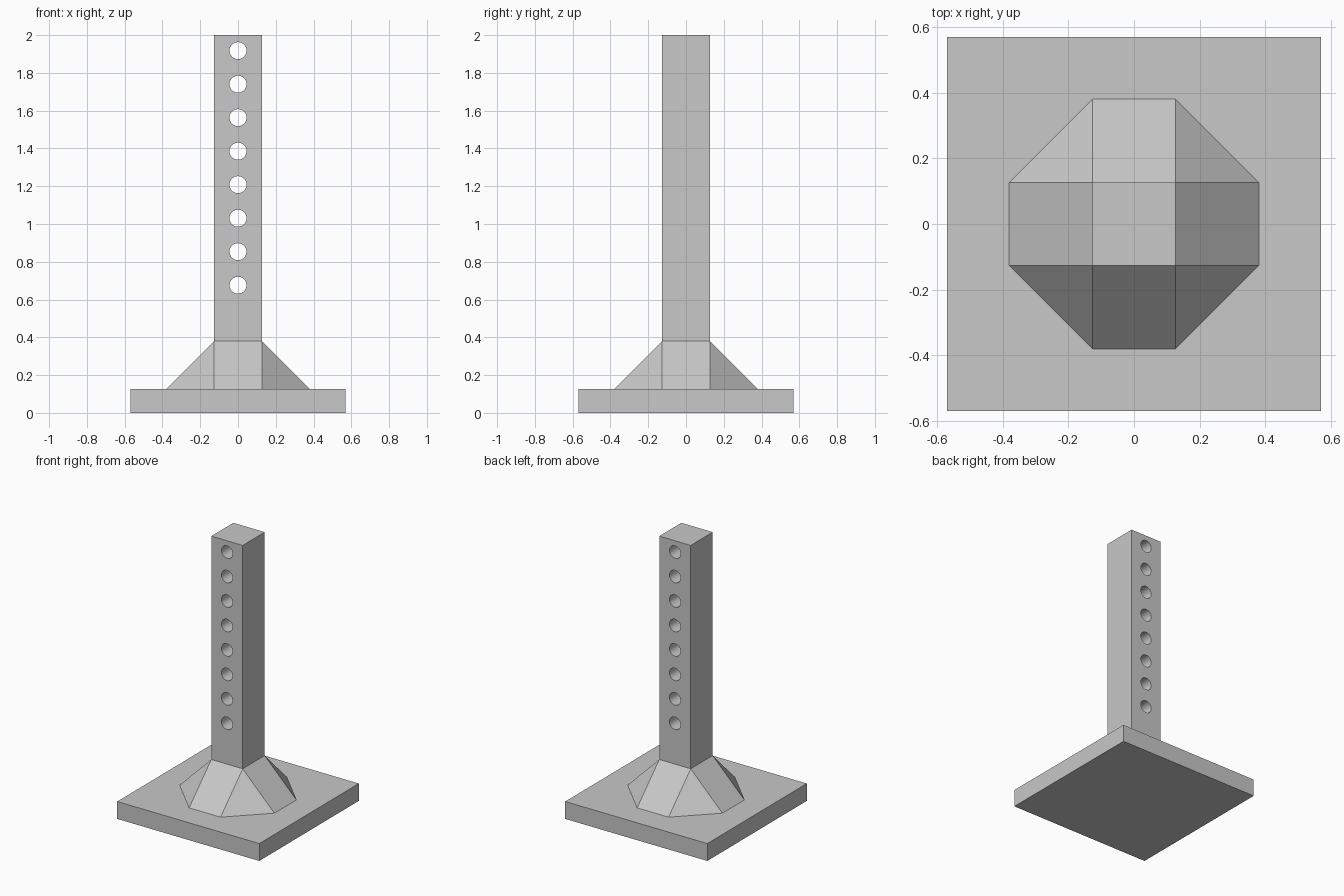
import bpy
import bmesh
from mathutils import Matrix

HALF = 0.126        # half width of the post
BASE = 1.14         # width of the base plate
BASE_TOP = 0.126
FLARE = 0.38        # reach and top height of the collar
HOLES = 8

cube = bpy.data.objects.get("Cube")
if cube:
    bpy.data.objects.remove(cube, do_unlink=True)

grey = bpy.data.materials.new("plain grey")
grey.use_nodes = True
grey.diffuse_color = (0.58, 0.58, 0.58, 1)
grey.node_tree.nodes["Principled BSDF"].inputs["Base Color"].default_value = grey.diffuse_color


def make_object(name, bm):
    bmesh.ops.recalc_face_normals(bm, faces=bm.faces)
    mesh = bpy.data.meshes.new(name)
    bm.to_mesh(mesh)
    bm.free()
    mesh.materials.append(grey)
    obj = bpy.data.objects.new(name, mesh)
    bpy.context.collection.objects.link(obj)
    return obj


def make_box(name, width, bottom, top):
    bm = bmesh.new()
    bmesh.ops.create_cube(bm, size=1)
    bmesh.ops.scale(bm, vec=(width, width, top - bottom), verts=bm.verts)
    bmesh.ops.translate(bm, vec=(0, 0, (bottom + top) / 2), verts=bm.verts)
    return make_object(name, bm)


# Base plate and square post
make_box("base_plate", BASE, 0, BASE_TOP)
post = make_box("post", 2 * HALF, BASE_TOP, 2)

# Flared collar: square at the top, octagon at the foot
bm = bmesh.new()
for sx in (-1, 1):
    for sy in (-1, 1):
        bm.verts.new((sx * HALF, sy * HALF, FLARE))
        bm.verts.new((sx * FLARE, sy * HALF, BASE_TOP))
        bm.verts.new((sx * HALF, sy * FLARE, BASE_TOP))
bmesh.ops.convex_hull(bm, input=bm.verts)
bmesh.ops.dissolve_limit(bm, angle_limit=0.02, verts=bm.verts, edges=bm.edges)
make_object("collar", bm)

# Row of round holes from front to back through the post
bm = bmesh.new()
for i in range(HOLES):
    place = Matrix.Translation((0, 0, 0.676 + i * 0.1774)) @ Matrix.Rotation(1.5708, 4, "X")
    bmesh.ops.create_cone(bm, cap_ends=True, segments=32, radius1=0.045,
                          radius2=0.045, depth=0.5, matrix=place)
cutter = make_object("hole_cutter", bm)
cutter.hide_render = True

bpy.context.view_layer.objects.active = post
cut = post.modifiers.new("holes", "BOOLEAN")
cut.operation = "DIFFERENCE"
cut.solver = "EXACT"
cut.object = cutter
bpy.ops.object.modifier_apply(modifier=cut.name)
bpy.data.objects.remove(cutter, do_unlink=True)

# Smooth hole walls with crisp rims
bpy.ops.object.select_all(action="DESELECT")
post.select_set(True)
bpy.ops.object.shade_smooth_by_angle(angle=0.6)
